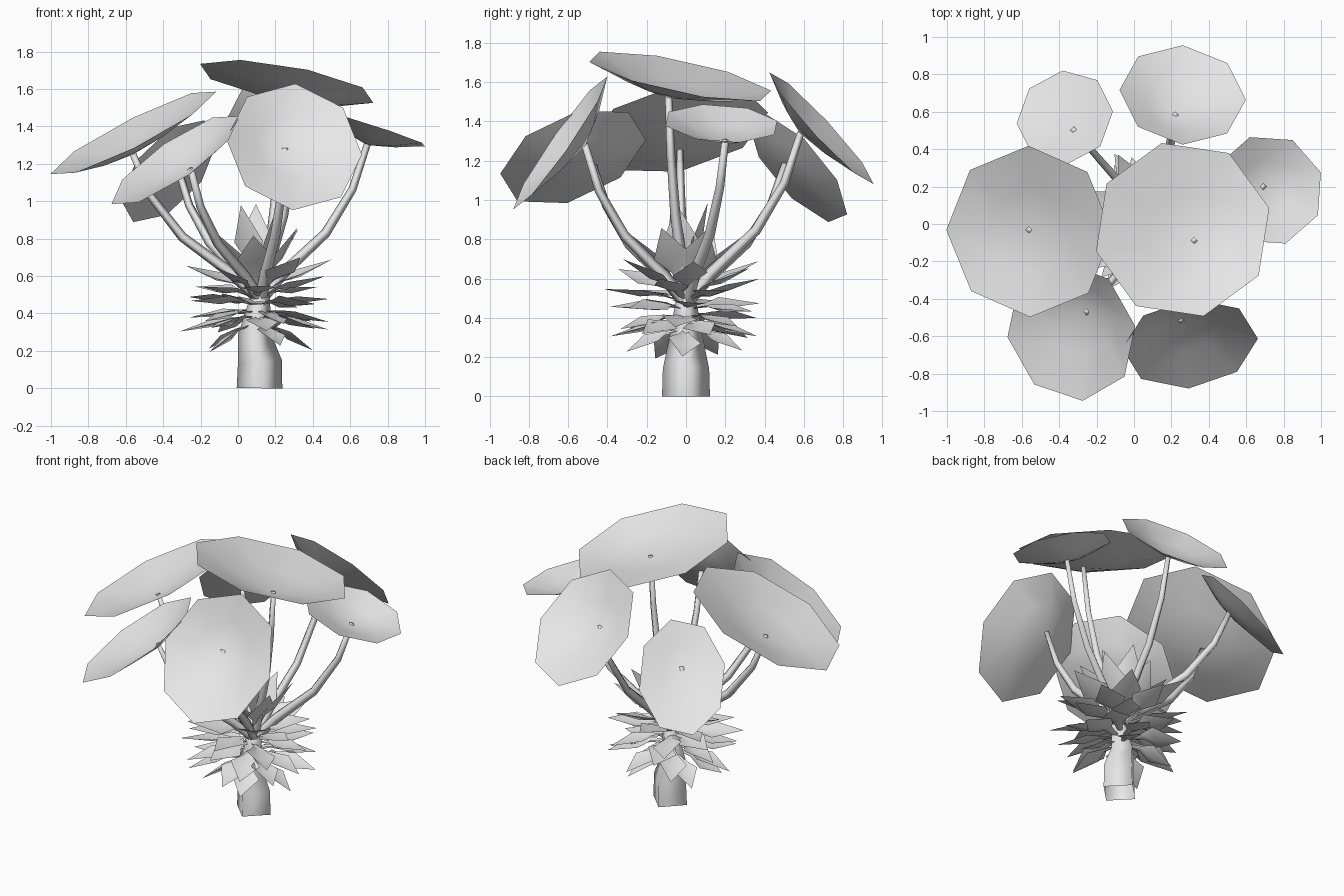
import bpy
import random
from math import cos, sin, tau, radians
from mathutils import Vector

random.seed(4)
if "Cube" in bpy.data.objects:
    bpy.data.objects.remove(bpy.data.objects["Cube"])

grey = bpy.data.materials.new("plain grey")
grey.use_nodes = True
grey.diffuse_color = (0.8, 0.8, 0.8, 1)
grey.node_tree.nodes["Principled BSDF"].inputs["Base Color"].default_value = grey.diffuse_color

UP = Vector((0, 0, 1))


def make(name, verts, faces):
    mesh = bpy.data.meshes.new(name)
    mesh.from_pydata(verts, [], faces)
    mesh.materials.append(grey)
    mesh.polygons.foreach_set("use_smooth", [True] * len(faces))
    obj = bpy.data.objects.new(name, mesh)
    bpy.context.collection.objects.link(obj)


def ring_faces(rings, n):
    return [(r * n + i, r * n + (i + 1) % n, (r + 1) * n + (i + 1) % n, (r + 1) * n + i)
            for r in range(rings - 1) for i in range(n)]


def tube(name, path, radii, n):
    """Tapered smooth tube swept along a path, open at the bottom."""
    verts = []
    for k, p in enumerate(path):
        tangent = path[min(k + 1, len(path) - 1)] - path[max(k - 1, 0)]
        turn = UP.rotation_difference(tangent.normalized())
        verts += [p + turn @ Vector((cos(tau * i / n), sin(tau * i / n), 0)) * radii[k]
                  for i in range(n)]
    last = len(verts) - n
    make(name, verts, ring_faces(len(path), n) + [tuple(range(last, last + n))])


def canopy_leaf(name, centre, hub, slope_x, slope_y, length, width, phase):
    """Eight-sided shallow bowl on a sloping plane, sunk towards its hub."""
    normal = Vector((-slope_x, -slope_y, 1)).normalized()
    down = (-UP + normal * normal.z).normalized()
    side = normal.cross(down)
    verts = []
    for size, sink in ((1, 0), (0.5, 0.6)):
        mid = centre.lerp(hub, sink)
        for i in range(8):
            a = tau * i / 8 + radians(phase)
            verts.append(mid + (down * cos(a) * length + side * sin(a) * width) * size)
    verts.append(hub)
    make(name, verts, ring_faces(2, 8) + [(8 + i, 8 + (i + 1) % 8, 16) for i in range(8)])
    return normal


# Diamond-section trunk
tube("trunk",
     [Vector(p) for p in ((0.115, 0, 0), (0.117, 0, 0.14), (0.088, 0, 0.29),
                          (0.11, 0, 0.42), (0.13, 0, 0.56))],
     (0.122, 0.118, 0.088, 0.065, 0.035), 4)

# Large canopy leaves (centre, hub, slopes, size, phase), each on a bent stem
CANOPY = {
    "left_side": ((0.715, 0.18, 1.39), (0.69, 0.2, 1.3), -0.32, -0.06, 0.315, 0.30, 8),
    "top": ((0.26, -0.03, 1.63), (0.32, -0.09, 1.52), -0.175, -0.2, 0.495, 0.475, 10),
    "right_side": ((-0.56, -0.04, 1.365), (-0.56, -0.03, 1.25), 0.5, 0.18, 0.50, 0.46, -20),
    "front": ((0.30, -0.64, 1.29), (0.25, -0.51, 1.28), -0.22, 1.42, 0.415, 0.365, -7),
    "front_right": ((-0.335, -0.575, 1.22), (-0.25, -0.47, 1.17), 0.66, 0.34, 0.42, 0.38, -20),
    "back": ((0.26, 0.69, 1.365), (0.22, 0.58, 1.34), -0.2, -1.07, 0.39, 0.34, 8),
    "back_right": ((-0.37, 0.57, 1.16), (-0.32, 0.5, 1.18), 0.7, -0.9, 0.37, 0.265, 12),
}
BEND = ((0, 0), (0.22, 0.18), (0.61, 0.43), (0.86, 0.71), (1, 1))
root = Vector((0.12, 0, 0.47))
for spot, (centre, hub, *shape) in CANOPY.items():
    hub = Vector(hub)
    normal = canopy_leaf(spot + "_canopy_leaf", Vector(centre), hub, *shape)
    reach = hub + normal * 0.006 - root
    path = [root + Vector((reach.x * out, reach.y * out, reach.z * rise)) for out, rise in BEND]
    tube(spot + "_stem", path, (0.032, 0.03, 0.026, 0.022, 0.018), 4)


def small_leaf(name, angle, base_z, tip_r, tip_z, half_width):
    """Pointed, arched kite leaf on a narrow stalk, folded and rolled a little."""
    out = Vector((cos(angle), sin(angle), 0))
    start = Vector((0.1, 0, base_z)) + out * 0.03
    along = Vector((0.1, 0, tip_z)) + out * tip_r - start
    flat = Vector((-sin(angle), cos(angle), 0))
    roll = random.uniform(-0.3, 0.3)
    normal = along.cross(flat).normalized()
    side = flat * cos(roll) + normal * sin(roll)
    lift = along.cross(side).normalized()
    lift *= -1 if lift.z < 0 else 1
    verts = []
    for t, w, arch, fold in ((0, 0.12, 0, 0.005), (0.28, 0.3, 0.02, 0.01),
                             (0.52, 1, 0.02, 0.03)):
        mid = start + along * t + lift * arch
        verts += [mid - side * w * half_width, mid - lift * fold, mid + side * w * half_width]
    verts.append(start + along)
    faces = [(3 * r + c, 3 * r + c + 1, 3 * r + c + 4, 3 * r + c + 3)
             for r in range(2) for c in range(2)]
    make(name, verts, faces + [(6, 7, 9), (7, 8, 9)])


# Rows of small leaves: count, base height, tip radius, tip height, half width
ROWS = ((5, 0.34, 0.32, 0.21, 0.085), (7, 0.38, 0.40, 0.30, 0.09),
        (6, 0.41, 0.39, 0.37, 0.09), (7, 0.45, 0.41, 0.46, 0.09),
        (6, 0.49, 0.40, 0.57, 0.095), (6, 0.51, 0.40, 0.67, 0.095),
        (6, 0.53, 0.27, 0.83, 0.1), (3, 0.56, 0.12, 0.96, 0.1))
for row, (count, base_z, tip_r, tip_z, half_width) in enumerate(ROWS):
    for i in range(count):
        small_leaf(f"small_leaf_{row + 1}_{i + 1}",
                   tau * (i + 0.4 * row) / count + random.uniform(-0.12, 0.12),
                   base_z, tip_r * random.uniform(0.92, 1.05),
                   tip_z + random.uniform(-0.03, 0.03), half_width)
